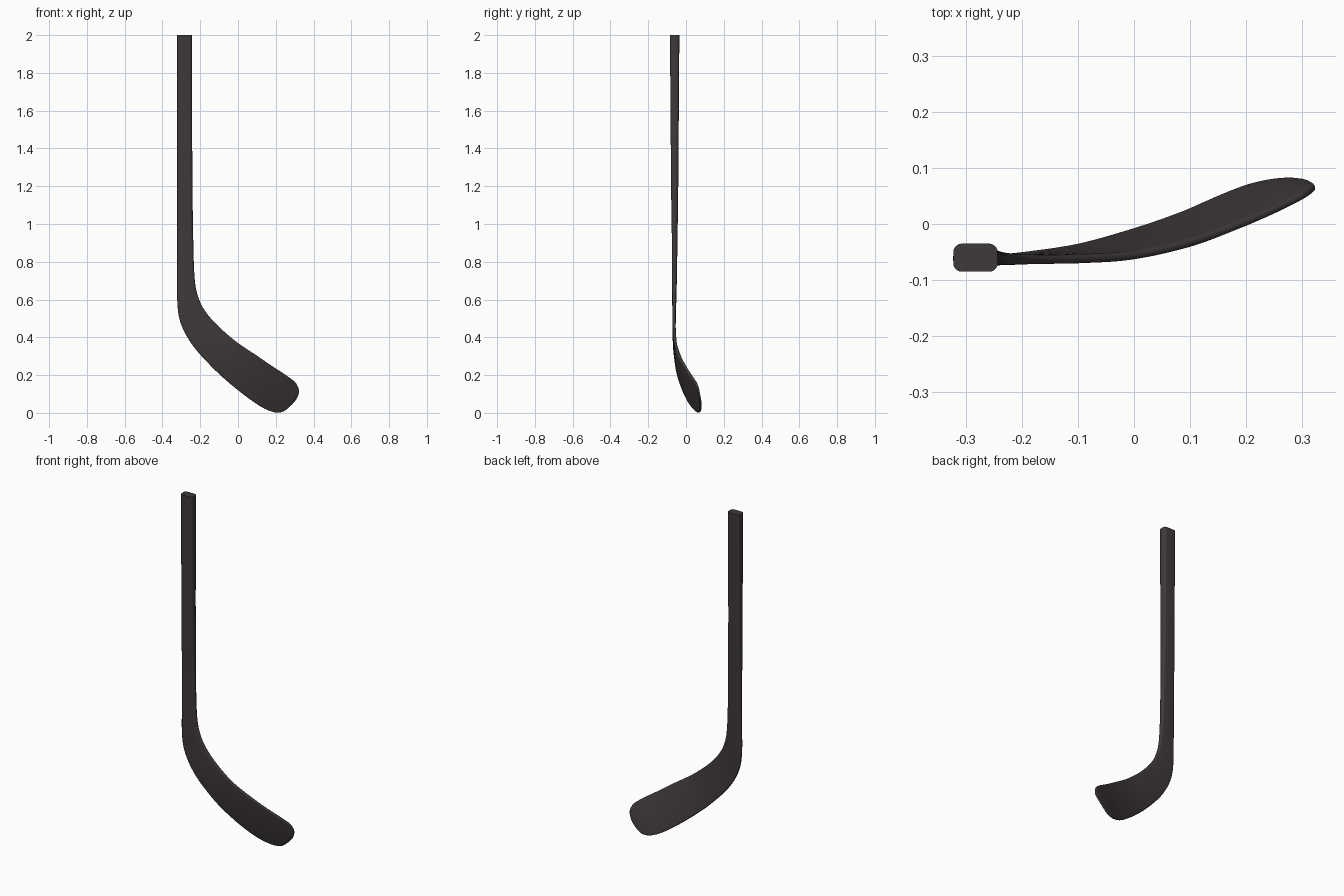
import bpy, bmesh, math
from mathutils import Vector

if "Cube" in bpy.data.objects:
    bpy.data.objects.remove(bpy.data.objects["Cube"])

# Stations: lower/left edge (x, y, z), upper/right edge (x, y, z), thickness
SHAFT = [
    (2.00, -.243, .050), (1.60, -.243, .044), (1.20, -.241, .038), (0.92, -.237, .030),
]
BEND_BLADE = [
    ((-.322, -.061, .72), (-.232, -.061, .75), .026),
    ((-.322, -.062, .60), (-.222, -.062, .655), .022),
    ((-.313, -.063, .51), (-.200, -.063, .585), .019),
    ((-.289, -.063, .44), (-.178, -.063, .546), .017),
    ((-.250, -.062, .372), (-.148, -.063, .505), .016),
    ((-.196, -.057, .304), (-.090, -.062, .445), .016),
    ((-.100, -.042, .206), (.000, -.056, .370), .016),
    ((.000, -.014, .120), (.100, -.034, .303), .016),
    ((.080, .014, .060), (.180, -.005, .248), .015),
    ((.130, .036, .028), (.240, .020, .209), .014),
    ((.170, .053, .010), (.280, .039, .181), .014),
    ((.205, .066, .002), (.305, .052, .160), .013),
    ((.240, .074, .008), (.319, .062, .133), .013),
    ((.275, .078, .036), (.322, .067, .108), .012),
    ((.300, .077, .063), (.313, .073, .083), .010),
]
stations = [((-.322, -.060, z), (bx, -.060, z), t) for z, bx, t in SHAFT] + BEND_BLADE
keys = [Vector((*a, *b, t)) for a, b, t in stations]


def spline(p0, p1, p2, p3, s):
    """Catmull-Rom interpolation of a whole station."""
    return 0.5 * (2 * p1 + (p2 - p0) * s + (2 * p0 - 5 * p1 + 4 * p2 - p3) * s * s
                  + (3 * p1 - p0 - 3 * p2 + p3) * s ** 3)


STEPS = 5
rows = []
last = len(keys) - 1
for i in range(last):
    q = [keys[max(0, min(last, i + k))] for k in (-1, 0, 1, 2)]
    rows += [spline(*q, s / STEPS) for s in range(STEPS)]
rows.append(keys[-1])


def section(w, t, r, n=5):
    """Rounded rectangle, w wide and t thick."""
    pts = []
    for k, (sx, sy) in enumerate(((1, 1), (-1, 1), (-1, -1), (1, -1))):
        for j in range(n + 1):
            a = math.pi / 2 * (k + j / n)
            pts.append((sx * (w / 2 - r) + r * math.cos(a), sy * (t / 2 - r) + r * math.sin(a)))
    return pts


# One continuous loft: shaft, heel bend and curved blade
bm = bmesh.new()
edges_ab = [(Vector(v[0:3]), Vector(v[3:6]), v[6]) for v in rows]
centres = [(a + b) / 2 for a, b, t in edges_ab]
rings = []
for i, (a, b, t) in enumerate(edges_ab):
    tangent = centres[min(i + 1, len(rows) - 1)] - centres[max(i - 1, 0)]
    u = (b - a).normalized()
    n = u.cross(tangent).normalized()
    w = (b - a).length
    r = min(0.015, t * 0.46, w * 0.4)
    rings.append([bm.verts.new(centres[i] + u * x + n * y) for x, y in section(w, t, r)])
for r0, r1 in zip(rings, rings[1:]):
    for j in range(len(r0)):
        k = (j + 1) % len(r0)
        bm.faces.new((r0[j], r0[k], r1[k], r1[j]))
bm.faces.new(rings[0])
bm.faces.new(rings[-1])
bmesh.ops.recalc_face_normals(bm, faces=bm.faces)

mesh = bpy.data.meshes.new("hockey_stick")
bm.to_mesh(mesh)
bm.free()
stick = bpy.data.objects.new("hockey_stick", mesh)
bpy.context.collection.objects.link(stick)

# Single dark graphite colour
mat = bpy.data.materials.new("dark graphite")
mat.diffuse_color = (0.050, 0.041, 0.041, 1)
mat.use_nodes = True
mat.node_tree.nodes["Principled BSDF"].inputs["Base Color"].default_value = mat.diffuse_color
mesh.materials.append(mat)

bpy.context.view_layer.objects.active = stick
stick.select_set(True)
bpy.ops.object.shade_smooth_by_angle(angle=math.radians(40))
